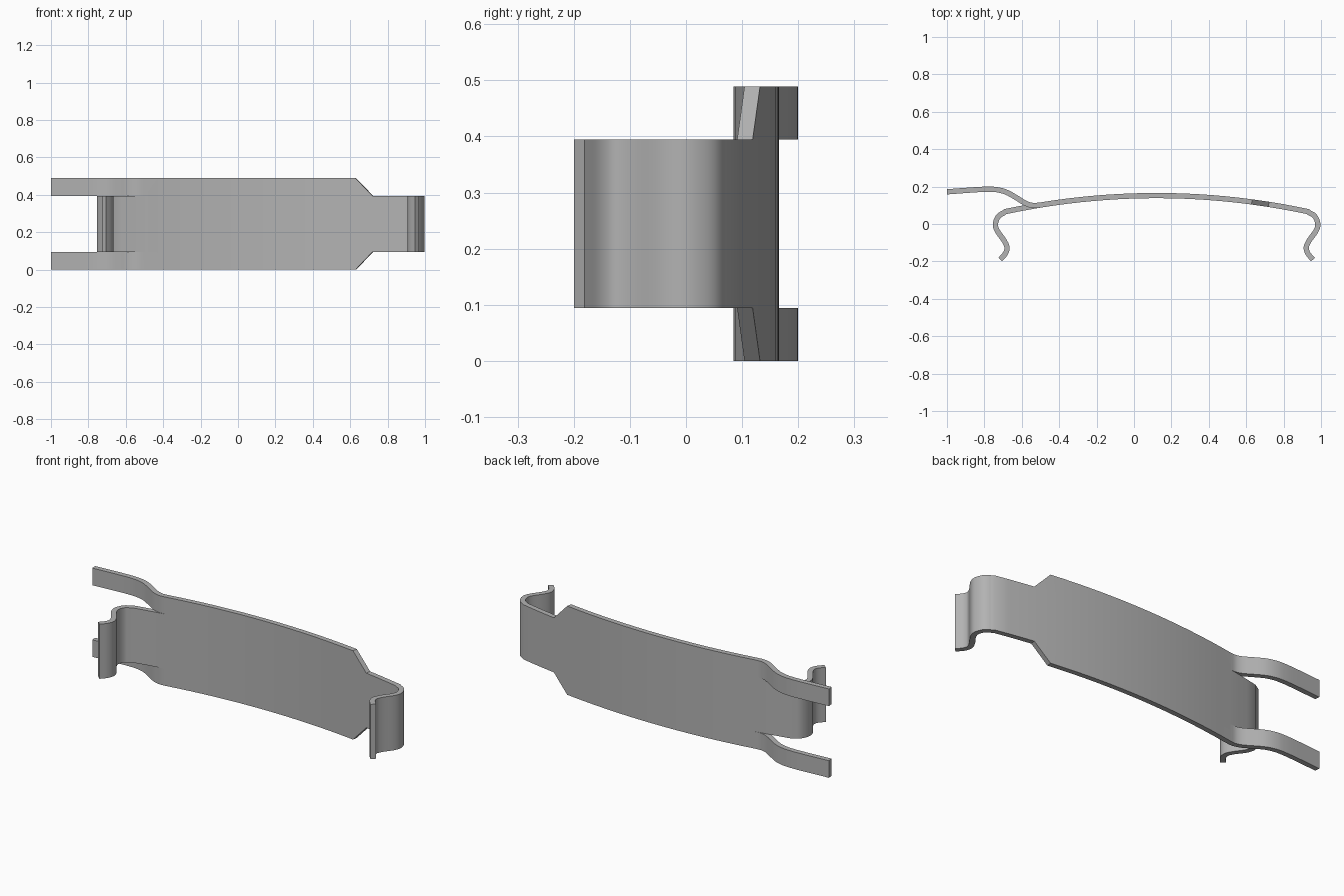
import bpy
import bmesh
from mathutils import Vector

if "Cube" in bpy.data.objects:
    bpy.data.objects.remove(bpy.data.objects["Cube"], do_unlink=True)

THICK = 0.028
MID = 0.121                       # x of the bow's crown
SPLIT, CHAMFER, NECK = -0.5, 0.63, 0.72
Z0, Z1, Z2, Z3 = 0.0, 0.094, 0.395, 0.489


def bow(x):
    return Vector((x, 0.152 - 0.131 * (x - MID) ** 2))


def bow_path(a, b, n):
    return [bow(a + (b - a) * i / n) for i in range(n + 1)]


def smooth_path(pts, steps=4):
    """Catmull-Rom curve through the points."""
    p = [Vector(q) for q in pts]
    p = [2 * p[0] - p[1]] + p + [2 * p[-1] - p[-2]]
    out = []
    for a, b, c, d in zip(p, p[1:], p[2:], p[3:]):
        for i in range(steps):
            t = i / steps
            out.append(0.5 * (2 * b + (c - a) * t + (2 * a - 5 * b + 4 * c - d) * t * t
                              + (3 * b - a - 3 * c + d) * t ** 3))
    return out + [p[-2]]


# Curled end hook, shared by both ends
hook = smooth_path([(0.93, 0.064), (0.966, 0.042), (0.983, 0), (0.973, -0.037),
                    (0.937, -0.088), (0.921, -0.125), (0.93, -0.158), (0.957, -0.19)])
right_hook = bow_path(NECK, 0.93, 3) + hook[1:]
left_hook = bow_path(SPLIT, 2 * MID - 0.93, 3) + [Vector((2 * MID - p.x, p.y)) for p in hook[1:]]

# Offset prong path
prong = smooth_path([bow(SPLIT), (-0.54, 0.099), (-0.58, 0.111), (-0.63, 0.141),
                     (-0.68, 0.169), (-0.73, 0.183), (-0.78, 0.186), (-0.85, 0.183),
                     (-1, 0.172)])

plate = bow_path(SPLIT, CHAMFER, 16)
shoulder = [bow(CHAMFER), bow(NECK)]

bm = bmesh.new()


def strip(path, low, high, low_end=None, high_end=None):
    """Sheet along a path; the end heights may differ to make a taper."""
    rows = []
    for i, p in enumerate(path):
        last = i == len(path) - 1
        lo = low_end if last and low_end is not None else low
        hi = high_end if last and high_end is not None else high
        rows.append((bm.verts.new((p.x, p.y, lo)), bm.verts.new((p.x, p.y, hi))))
    for (a, b), (c, d) in zip(rows, rows[1:]):
        bm.faces.new((a, c, d, b))


# Bowed plate in three bands, with tapered shoulders
for lo, hi in ((Z0, Z1), (Z1, Z2), (Z2, Z3)):
    strip(plate, lo, hi)
strip(shoulder, Z0, Z1, low_end=Z1)
strip(shoulder, Z1, Z2)
strip(shoulder, Z2, Z3, high_end=Z2)

# Hooks at both ends, prongs above and below the left one
strip(right_hook, Z1, Z2)
strip(left_hook, Z1, Z2)
strip(prong, Z0, Z1)
strip(prong, Z2, Z3)

bmesh.ops.remove_doubles(bm, verts=bm.verts, dist=0.0005)
bmesh.ops.dissolve_degenerate(bm, edges=bm.edges, dist=0.0005)
bmesh.ops.recalc_face_normals(bm, faces=bm.faces)

mesh = bpy.data.meshes.new("spring_clip")
bm.to_mesh(mesh)
bm.free()
clip = bpy.data.objects.new("spring_clip", mesh)
bpy.context.collection.objects.link(clip)

# Grey metal
grey = bpy.data.materials.new("grey_metal")
grey.use_nodes = True
colour = (0.45, 0.45, 0.45, 1)
grey.diffuse_color = colour
grey.node_tree.nodes["Principled BSDF"].inputs["Base Color"].default_value = colour
mesh.materials.append(grey)

# Sheet thickness
solid = clip.modifiers.new("thickness", "SOLIDIFY")
solid.thickness = THICK
solid.offset = 0
solid.use_even_offset = True

bpy.context.view_layer.objects.active = clip
clip.select_set(True)
bpy.ops.object.modifier_apply(modifier=solid.name)
bpy.ops.object.shade_smooth_by_angle(angle=0.6)
